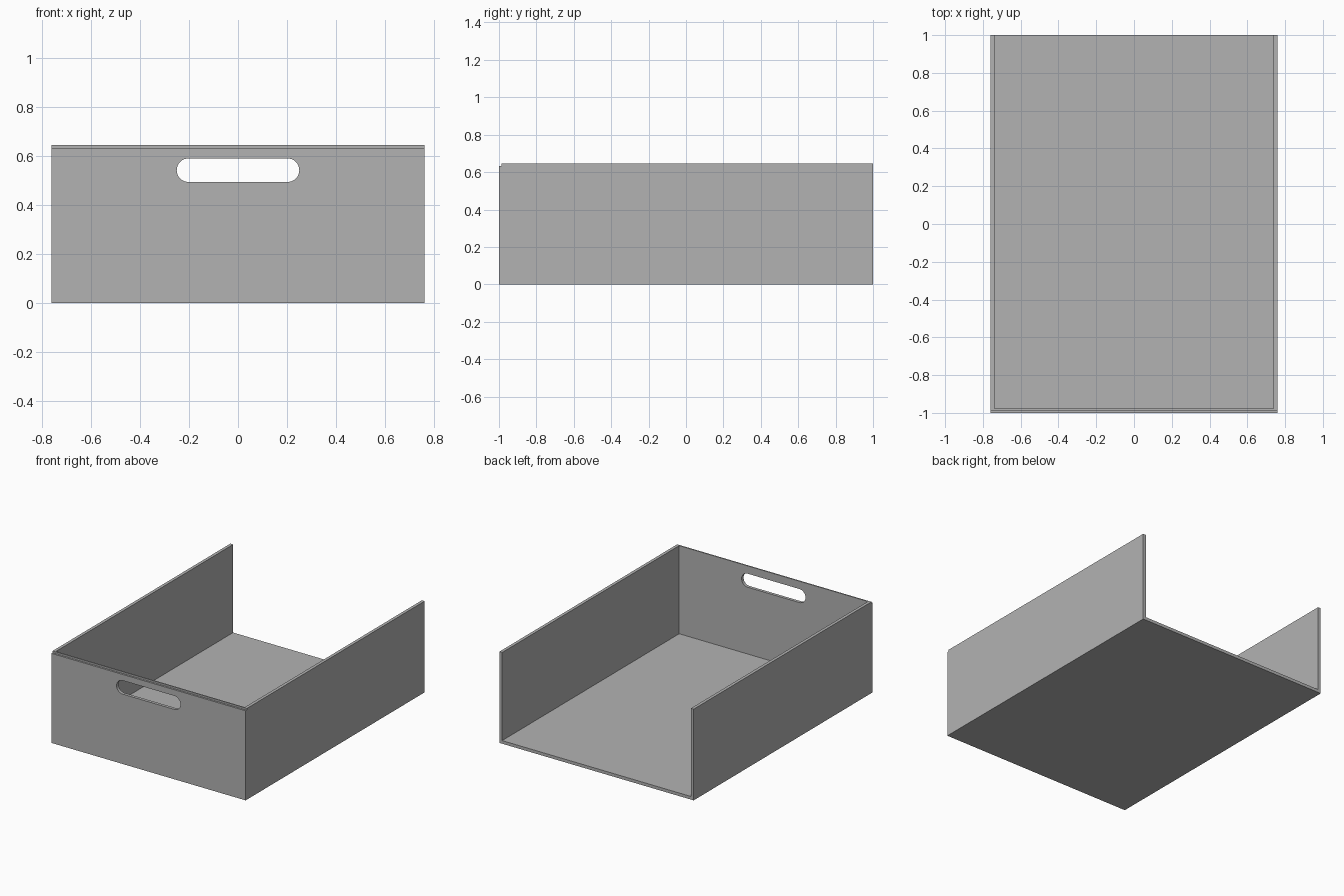
import bpy, bmesh, math

if "Cube" in bpy.data.objects:
    bpy.data.objects.remove(bpy.data.objects["Cube"], do_unlink=True)

HALF_W, HALF_L, HEIGHT, THICK = 0.76, 1.0, 0.645, 0.022
STEP_Y, STEP_Z = 0.013, 0.633
SLOT_X, SLOT_Z, SLOT_R = 0.202, 0.542, 0.048

grey = bpy.data.materials.new("plain_grey")
grey.use_nodes = True
colour = (0.448, 0.448, 0.448, 1)
grey.diffuse_color = colour
grey.node_tree.nodes["Principled BSDF"].inputs["Base Color"].default_value = colour


def prism(name, outline, direction):
    """Extrude a closed outline of 3D points along a direction."""
    bm = bmesh.new()
    face = bm.faces.new([bm.verts.new(p) for p in outline])
    result = bmesh.ops.extrude_face_region(bm, geom=[face], use_keep_orig=True)
    moved = [v for v in result["geom"] if isinstance(v, bmesh.types.BMVert)]
    bmesh.ops.translate(bm, verts=moved, vec=direction)
    bmesh.ops.recalc_face_normals(bm, faces=bm.faces)
    mesh = bpy.data.meshes.new(name)
    bm.to_mesh(mesh)
    bm.free()
    mesh.materials.append(grey)
    obj = bpy.data.objects.new(name, mesh)
    bpy.context.collection.objects.link(obj)
    return obj


def box(name, x0, x1, y0, y1, z0, z1):
    base = [(x0, y0, z0), (x1, y0, z0), (x1, y1, z0), (x0, y1, z0)]
    return prism(name, base, (0, 0, z1 - z0))


# Floor and the two side walls, open at the back
inner_x, inner_y = HALF_W - THICK, -HALF_L + THICK
box("floor", -inner_x, inner_x, inner_y, HALF_L, 0, THICK)
box("left_wall", inner_x, HALF_W, inner_y, HALF_L, 0, HEIGHT)
box("right_wall", -HALF_W, -inner_x, inner_y, HALF_L, 0, HEIGHT)

# Front wall with a stepped top edge
profile = [(-HALF_L, 0), (inner_y, 0), (inner_y, HEIGHT),
           (-HALF_L + STEP_Y, HEIGHT), (-HALF_L + STEP_Y, STEP_Z), (-HALF_L, STEP_Z)]
front = prism("front_wall", [(-HALF_W, y, z) for y, z in profile], (2 * HALF_W, 0, 0))

# Rounded handle slot cut through the front wall
slot = []
for side, start in ((1, -90), (-1, 90)):
    for i in range(17):
        a = math.radians(start + 180 * i / 16)
        slot.append((side * SLOT_X + SLOT_R * math.cos(a), -1.1, SLOT_Z + SLOT_R * math.sin(a)))
cutter = prism("slot_cutter", slot, (0, 0.2, 0))
cutter.hide_render = True
cut = front.modifiers.new("handle_slot", "BOOLEAN")
cut.operation = "DIFFERENCE"
cut.solver = "EXACT"
cut.object = cutter
bpy.context.view_layer.objects.active = front
bpy.ops.object.modifier_apply(modifier=cut.name)
bpy.data.objects.remove(cutter, do_unlink=True)
